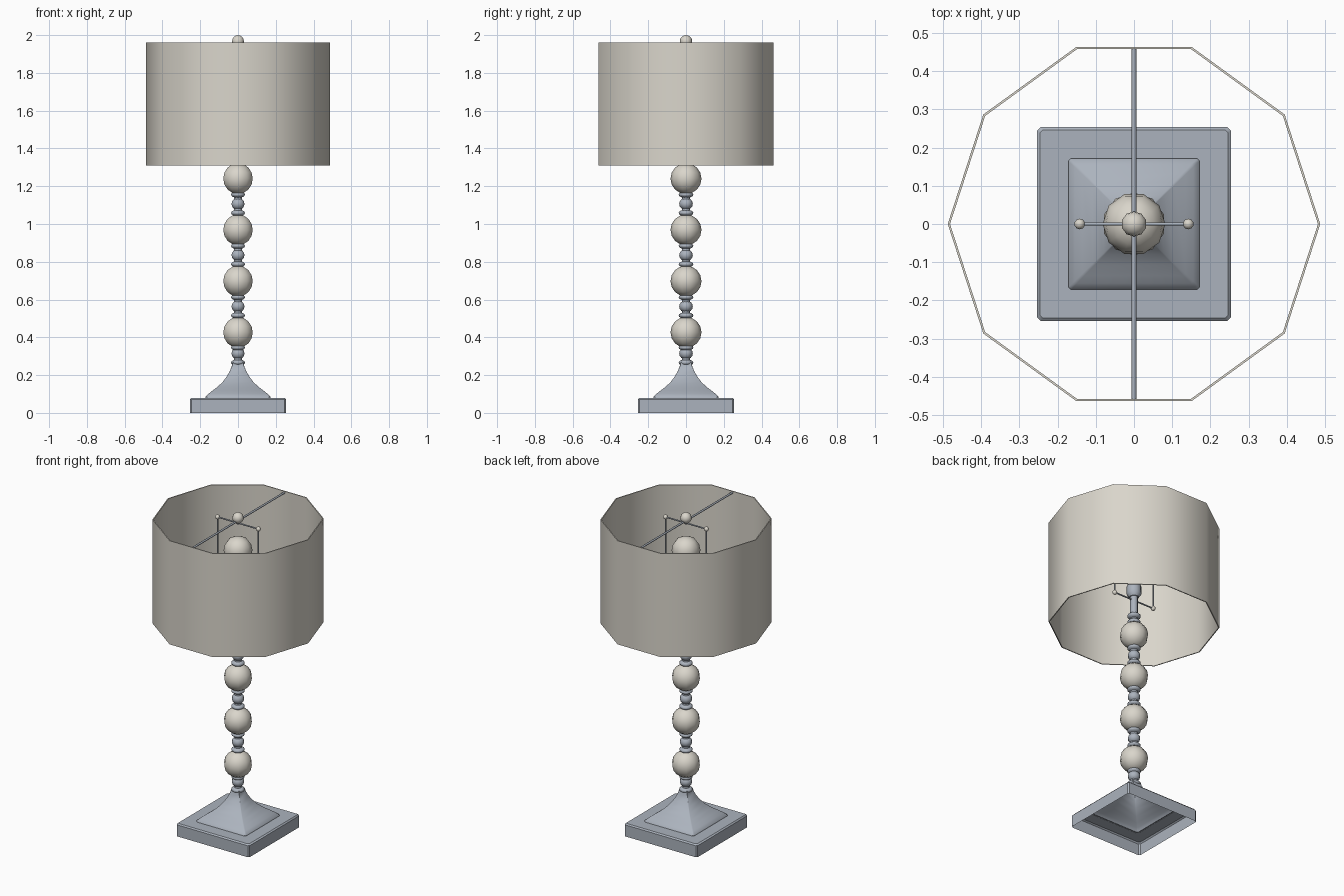
import bpy, bmesh, math
from mathutils import Vector

if "Cube" in bpy.data.objects:
    bpy.data.objects.remove(bpy.data.objects["Cube"])


def material(name, rgb):
    m = bpy.data.materials.new(name)
    m.diffuse_color = (*rgb, 1)
    m.use_nodes = True
    m.node_tree.nodes["Principled BSDF"].inputs["Base Color"].default_value = m.diffuse_color
    return m


METAL = material("blue_grey_metal", (0.41, 0.45, 0.51))
CREAM = material("warm_cream", (0.70, 0.67, 0.60))


def finish(name, bm, mat, angle):
    bmesh.ops.recalc_face_normals(bm, faces=bm.faces[:])
    me = bpy.data.meshes.new(name)
    bm.to_mesh(me)
    bm.free()
    me.materials.append(mat)
    ob = bpy.data.objects.new(name, me)
    bpy.context.collection.objects.link(ob)
    bpy.ops.object.select_all(action='DESELECT')
    ob.select_set(True)
    bpy.context.view_layer.objects.active = ob
    bpy.ops.object.shade_smooth_by_angle(angle=math.radians(angle))
    return ob


def loft(name, rings, mat, angle=50, closed=False, caps=False):
    """Bridge a list of equal-length point rings."""
    bm = bmesh.new()
    vs = [[bm.verts.new(p) for p in r] for r in rings]
    n = len(vs[0])
    pairs = list(zip(vs, vs[1:])) + ([(vs[-1], vs[0])] if closed else [])
    for a, b in pairs:
        for i in range(n):
            j = (i + 1) % n
            bm.faces.new((a[i], a[j], b[j], b[i]))
    if caps:
        bm.faces.new(vs[0])
        bm.faces.new(vs[-1])
    return finish(name, bm, mat, angle)


def circle(r, z, n=10):
    return [(r * math.cos(math.tau * i / n), r * math.sin(math.tau * i / n), z) for i in range(n)]


def square(h, z, c):
    return [(h, c - h, z), (h, h - c, z), (h - c, h, z), (c - h, h, z),
            (-h, h - c, z), (-h, c - h, z), (c - h, -h, z), (h - c, -h, z)]


def ball(name, loc, r, mat, squash=1.0, seg=10, rings=8):
    bm = bmesh.new()
    bmesh.ops.create_uvsphere(bm, u_segments=seg, v_segments=rings, radius=r)
    bmesh.ops.scale(bm, vec=(1, 1, squash), verts=bm.verts)
    bmesh.ops.translate(bm, vec=loc, verts=bm.verts)
    return finish(name, bm, mat, 180)


def rod(name, a, b, r, mat=METAL, n=8):
    a, b = Vector(a), Vector(b)
    q = (b - a).to_track_quat('Z', 'Y')
    ends = [[p + q @ Vector(v) for v in circle(r, 0, n)] for p in (a, b)]
    return loft(name, ends, mat, caps=True)


# base: open-bottomed square slab flowing into a flared pyramid
loft("base_slab", [square(h, z, 0.008) for h, z in
     [(0.253, 0.0), (0.253, 0.072), (0.246, 0.08), (0.165, 0.08)]], METAL, 35)
loft("base_flare", [square(h, z, h * 0.04) for h, z in
     [(0.172, 0.079), (0.171, 0.086), (0.155, 0.102), (0.135, 0.118), (0.108, 0.138), (0.08, 0.165),
      (0.06, 0.192), (0.043, 0.222), (0.032, 0.25), (0.028, 0.27)]], METAL, 40)

# column: core, large balls, beads and rings
loft("column_core", [circle(0.022, 0.24), circle(0.022, 1.5)], METAL, caps=True)
for i in range(4):
    z = 0.426 + 0.2715 * i
    ball(f"column_ball_{i+1}", (0, 0, z), 0.082, CREAM)
    ball(f"bead_{i+1}", (0, 0, z - 0.111 if i == 0 else z - 0.134), 0.036, METAL, 0.9)
    for k, dz in enumerate((0.16, 0.08) if i == 0 else (0.182, 0.085)):
        ball(f"ring_{i+1}_{k+1}", (0, 0, z - dz), 0.039, METAL, 0.45)
for k, z in enumerate((1.325, 1.365)):
    ball(f"top_ring_{k+1}", (0, 0, z), 0.039, METAL, 0.5)

# socket and bulb
loft("socket", [circle(r, z) for r, z in
     [(0.028, 1.49), (0.042, 1.51), (0.042, 1.56), (0.036, 1.57), (0.036, 1.64)]], METAL, caps=True)
loft("bulb", [circle(r, z) for r, z in
     [(0.03, 1.63), (0.036, 1.66), (0.06, 1.70), (0.077, 1.735), (0.082, 1.765),
      (0.075, 1.80), (0.055, 1.828), (0.028, 1.842), (0.006, 1.846)]], CREAM, 60, caps=True)

# harp: rectangular wire frame with small balls at its corners
X, LO, HI = 0.142, 1.47, 1.935
for z, label in ((LO, "lower"), (HI, "upper")):
    rod(f"harp_{label}_bar", (-X, 0, z), (X, 0, z), 0.0045)
    for s, side in ((-1, "left"), (1, "right")):
        ball(f"harp_{label}_{side}_ball", (s * X, 0, z), 0.014, CREAM)
for s, side in ((-1, "left"), (1, "right")):
    rod(f"harp_{side}_rod", (s * X, 0, LO), (s * X, 0, HI), 0.0045)

# shade, its cross bar and finial
loft("shade", [circle(0.487, 1.31), circle(0.487, 1.96), circle(0.481, 1.96), circle(0.481, 1.31)],
     CREAM, 50, closed=True)
rod("shade_cross_bar", (0, -0.46, 1.95), (0, 0.46, 1.95), 0.006)
rod("finial_pin", (0, 0, 1.93), (0, 0, 1.96), 0.01)
ball("finial", (0, 0, 1.967), 0.033, CREAM)
